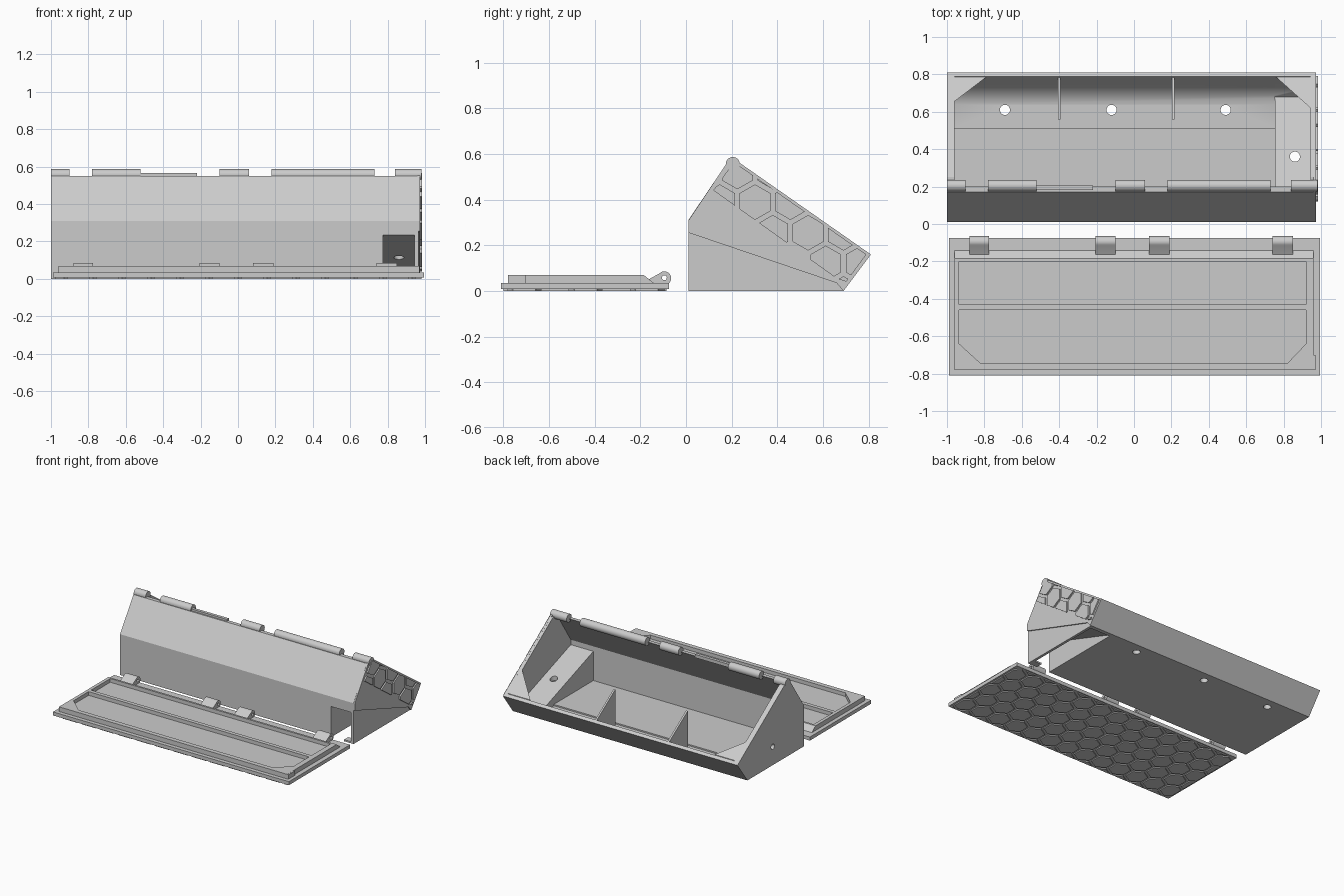
import bpy, bmesh, math
from mathutils import Matrix, Vector

cube = bpy.data.objects.get("Cube")
if cube:
    bpy.data.objects.remove(cube, do_unlink=True)

GREY = (0.6, 0.6, 0.6, 1)
mat = bpy.data.materials.new("plain grey")
mat.use_nodes = True
mat.diffuse_color = GREY
mat.node_tree.nodes["Principled BSDF"].inputs["Base Color"].default_value = GREY


def finish(bm, name):
    bmesh.ops.recalc_face_normals(bm, faces=bm.faces)
    me = bpy.data.meshes.new(name)
    bm.to_mesh(me)
    bm.free()
    me.materials.append(mat)
    ob = bpy.data.objects.new(name, me)
    bpy.context.scene.collection.objects.link(ob)
    return ob


def add_prism(bm, pts, a, b, axis="x"):
    """Extrude a flat outline from a to b along x (points are y,z) or z (points are x,y)."""
    place = (lambda p, d: (d, p[0], p[1])) if axis == "x" else (lambda p, d: (p[0], p[1], d))
    lo = [bm.verts.new(place(p, a)) for p in pts]
    hi = [bm.verts.new(place(p, b)) for p in pts]
    bm.faces.new(lo)
    bm.faces.new(hi)
    for i in range(len(pts)):
        j = (i + 1) % len(pts)
        bm.faces.new((lo[i], lo[j], hi[j], hi[i]))


def prism(name, pts, a, b, axis="x"):
    bm = bmesh.new()
    add_prism(bm, pts, a, b, axis)
    return finish(bm, name)


def rect(x0, x1, y0, y1):
    return [(x0, y0), (x1, y0), (x1, y1), (x0, y1)]


def circle(cx, cy, r, n=24):
    return [(cx + r * math.cos(math.tau * i / n), cy + r * math.sin(math.tau * i / n)) for i in range(n)]


def carve(ob, cutters):
    """Subtract the cutters, keep the result and drop the cutters."""
    for c in cutters:
        c.hide_render = True
        m = ob.modifiers.new("cut", "BOOLEAN")
        m.operation, m.solver, m.object = "DIFFERENCE", "EXACT", c
    dg = bpy.context.evaluated_depsgraph_get()
    ob.data = bpy.data.meshes.new_from_object(ob.evaluated_get(dg))
    ob.modifiers.clear()
    for c in cutters:
        bpy.data.objects.remove(c, do_unlink=True)


def smooth(ob):
    ob.data.shade_smooth()
    bpy.ops.object.select_all(action="DESELECT")
    ob.select_set(True)
    bpy.context.view_layer.objects.active = ob
    bpy.ops.object.shade_smooth_by_angle(angle=math.radians(32))


def clip(poly, region):
    """Clip a polygon by a counter-clockwise convex region."""
    for i, a in enumerate(region):
        a, b = Vector(a), Vector(region[(i + 1) % len(region)])
        side = lambda p: (b - a).cross(Vector(p) - a)
        out = []
        for k, p in enumerate(poly):
            q = poly[(k + 1) % len(poly)]
            sp, sq = side(p), side(q)
            if sp >= 0:
                out.append(p)
            if sp * sq < 0:
                out.append(tuple(Vector(p).lerp(Vector(q), sp / (sp - sq))))
        poly = out
        if len(poly) < 3:
            return []
    return poly


def area(poly):
    return abs(sum(Vector(p).cross(Vector(poly[i - 1])) for i, p in enumerate(poly))) / 2


def hex_tiles(name, region, origin, pitch, a, b, axis):
    """Honeycomb of raised tiles inside a region."""
    bm = bmesh.new()
    r = (pitch - 0.02) / math.sqrt(3)
    for row in range(-8, 9):
        for col in range(-10, 11):
            cx = origin[0] + (col + 0.5 * (row % 2)) * pitch
            cy = origin[1] + row * pitch * math.sqrt(3) / 2
            tile = [(cx + r * math.sin(k * math.pi / 3), cy + r * math.cos(k * math.pi / 3)) for k in range(6)]
            tile = clip(tile, region)
            if tile and area(tile) > 0.0003:
                add_prism(bm, tile, a, b, axis)
    return finish(bm, name)


# Bin body: solid profile hollowed into a tray, a raised side bay and an open space under the bay
body = prism("bin_body", [(0.01, 0), (0.69, 0), (0.81, 0.16), (0.25, 0.55), (0.172, 0.55), (0.01, 0.31)], -1, 0.965)
mouth = [(0.785, 0.17), (0.9, 0.32), (0.4, 0.85), (0.035, 0.3)]
cutters = [
    prism("tray_cut", [(0.035, 0.04), (0.51, 0.04), (0.51, 0.03), (0.64, 0.03), (0.69, 0.047), (0.73, 0.09)] + mouth, -0.96, 0.755),
    prism("bay_cut", [(0.035, 0.262), (0.68, 0.038), (0.73, 0.09)] + mouth, 0.75, 0.945),
    prism("under_cut", [(-0.05, -0.05), (0.66, -0.05), (0.66, 0.01), (-0.05, 0.256)], 0.775, 0.945),
    prism("end_hole_cut", circle(0.385, 0.14, 0.02), -1.1, -0.9),
]
for x, y, r in [(-0.69, 0.61, 0.027), (-0.12, 0.61, 0.027), (0.49, 0.61, 0.027), (0.86, 0.36, 0.027)]:
    cutters.append(prism("floor_hole_cut", circle(x, y, r), -0.1, 0.25, "z"))
carve(body, cutters)
smooth(body)
prism("bay_foot", rect(0.01, 0.06, 0, 0.012), 0.885, 0.95)

# Triangular ribs against the back wall
for x in (-0.4, 0.21):
    prism("tray_rib", [(0.56, 0.02), (0.69, 0.02), (0.79, 0.165), (0.56, 0.32)], x - 0.007, x + 0.007)

# Corner gussets lying in the sloped mouth of the bin
for name, tri in (("gusset_right", [(-0.98, 0.64), (-0.79, 0.785), (-0.98, 0.785)]),
                  ("gusset_left", [(0.76, 0.785), (0.955, 0.61), (0.955, 0.785)])):
    g = prism(name, tri, 0, 0.025, "z")
    for v in g.data.vertices:
        v.co.z += 0.135 + (0.81 - v.co.y) * 0.697

# Honeycomb panel on the left end
panel = [(0.012, 0.255), (0.66, 0.035), (0.69, 0.0), (0.81, 0.16), (0.24, 0.558), (0.2, 0.585), (0.172, 0.55), (0.012, 0.31)]
prism("end_panel", panel, 0.96, 0.974)
field = [(0.02, 0.272), (0.66, 0.055), (0.695, 0.03), (0.79, 0.16), (0.21, 0.565), (0.02, 0.305)]
hex_tiles("end_honeycomb", field, (0.225, 0.255), 0.155, 0.972, 0.984, "x")

# Hinge barrels along the top edge, with a plain strip in between
for a, b in [(-1, -0.9), (-0.78, -0.52), (-0.1, 0.06), (0.18, 0.73), (0.84, 0.98)]:
    smooth(prism("bin_hinge_barrel", circle(0.205, 0.556, 0.031), a, b))
prism("hinge_strip", rect(0.182, 0.205, 0.54, 0.565), -0.52, -0.22)

# Lid plate with honeycomb on its outer face
prism("lid_plate", rect(-0.99, 0.995, -0.81, -0.075), 0.008, 0.035, "z")
hex_tiles("lid_honeycomb", rect(-0.975, 0.98, -0.8, -0.085), (0, -0.44), 0.155, 0, 0.01, "z")

# Raised lid rim with two recesses and a sloped hinge side
rim = prism("lid_rim", [(-0.78, 0.03), (-0.135, 0.03), (-0.185, 0.07), (-0.78, 0.07)], -0.96, 0.96)
front_recess = [(-0.935, -0.46), (-0.935, -0.64), (-0.82, -0.745), (0.82, -0.745), (0.92, -0.64), (0.92, -0.46)]
carve(rim, [
    prism("recess_cut_a", rect(-0.935, 0.92, -0.43, -0.2), 0.042, 0.2, "z"),
    prism("recess_cut_b", front_recess, 0.042, 0.2, "z"),
])

# Latch nub at the lid's left edge
bm = bmesh.new()
bmesh.ops.create_cube(bm, size=1, matrix=Matrix.LocRotScale((0.962, -0.74, 0.052), None, (0.016, 0.08, 0.034)))
finish(bm, "lid_latch")

# Lid hinge knuckles with pin holes
for a, b in [(-0.88, -0.775), (-0.205, -0.1), (0.08, 0.19), (0.74, 0.85)]:
    arc = [(-0.095 + 0.03 * math.cos(t), 0.056 + 0.03 * math.sin(t))
           for t in (math.radians(d) for d in range(-90, 136, 15))]
    knuckle = prism("lid_hinge_knuckle", arc + [(-0.165, 0.05), (-0.165, 0.026)], a, b)
    carve(knuckle, [prism("pin_cut", circle(-0.095, 0.058, 0.011, 16), a - 0.1, b + 0.1)])
    smooth(knuckle)
